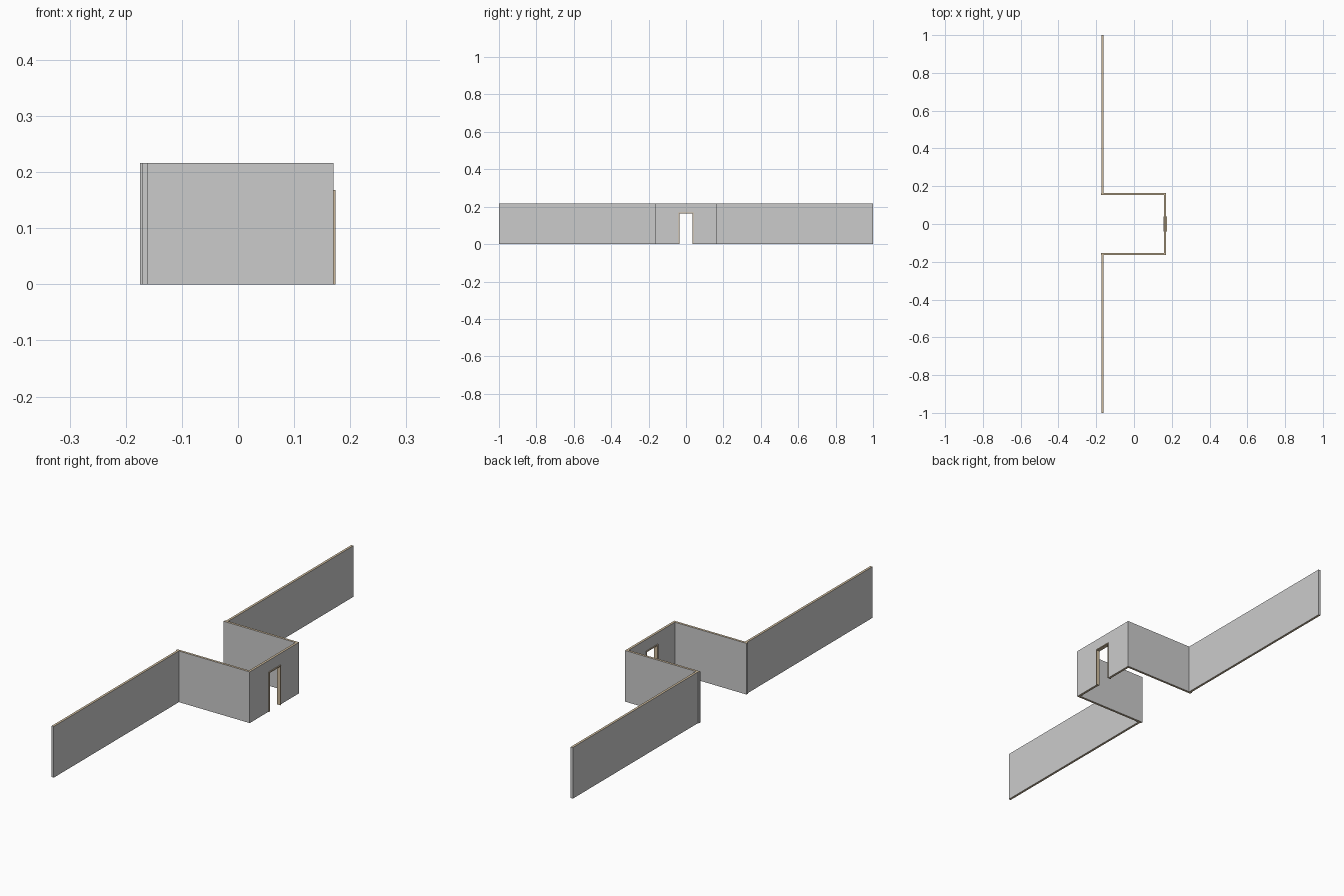
import bpy, bmesh

if "Cube" in bpy.data.objects:
    bpy.data.objects.remove(bpy.data.objects["Cube"])

H = 0.216            # wall height
OUT, INN = 0.1645, 0.1545   # outer / inner faces of the bay side walls
DOOR, DOOR_H = 0.0375, 0.1655  # half width and height of the wall cut-out


def material(name, rgb):
    m = bpy.data.materials.new(name)
    m.diffuse_color = (*rgb, 1)
    m.use_nodes = True
    m.node_tree.nodes["Principled BSDF"].inputs["Base Color"].default_value = m.diffuse_color
    return m


GREY = material("wall_grey", (0.8, 0.8, 0.8))
TAN = material("trim_tan", (0.62, 0.5, 0.34))


def finish(bm, name, all_tan=False):
    bmesh.ops.recalc_face_normals(bm, faces=bm.faces)
    # horizontal edges of the walls are tan, the upright faces grey
    for f in bm.faces:
        f.material_index = int(all_tan or abs(f.normal.z) > 0.5)
    me = bpy.data.meshes.new(name)
    bm.to_mesh(me)
    bm.free()
    me.materials.append(GREY)
    me.materials.append(TAN)
    ob = bpy.data.objects.new(name, me)
    bpy.context.collection.objects.link(ob)


def box(name, x0, x1, y0, y1, z0, z1):
    bm = bmesh.new()
    bmesh.ops.create_cube(bm, size=1)
    for v in bm.verts:
        v.co = (x1 if v.co.x > 0 else x0,
                y1 if v.co.y > 0 else y0,
                z1 if v.co.z > 0 else z0)
    finish(bm, name)


def arch(name, x0, x1, half_out, top, half_in, door_top, all_tan=False):
    # upside-down U profile in the y-z plane, extruded along x
    right = [(half_in, 0), (half_out, 0), (half_out, top)]
    left = [(-y, z) for y, z in reversed(right)]
    pts = right + left + [(-half_in, door_top), (half_in, door_top)]
    bm = bmesh.new()
    face = bm.faces.new([bm.verts.new((x0, y, z)) for y, z in pts])
    new = bmesh.ops.extrude_face_region(bm, geom=[face])["geom"]
    for v in new:
        if isinstance(v, bmesh.types.BMVert):
            v.co.x = x1
    finish(bm, name, all_tan)


# long walls and bay side walls, mirrored across y = 0
for s, side in ((-1, "front"), (1, "back")):
    box(side + "_long_wall", -0.171, -0.161, *sorted((s * OUT, s)), 0, H)
    box(side + "_bay_side_wall", -0.175, 0.17, *sorted((s * INN, s * OUT)), 0, H)

# bay end wall with doorway, and the thin frame lining it
arch("bay_door_wall", 0.16, 0.17, INN, H, DOOR, DOOR_H)
arch("door_frame", 0.157, 0.1735, 0.039, 0.168, 0.0345, 0.1635, True)
